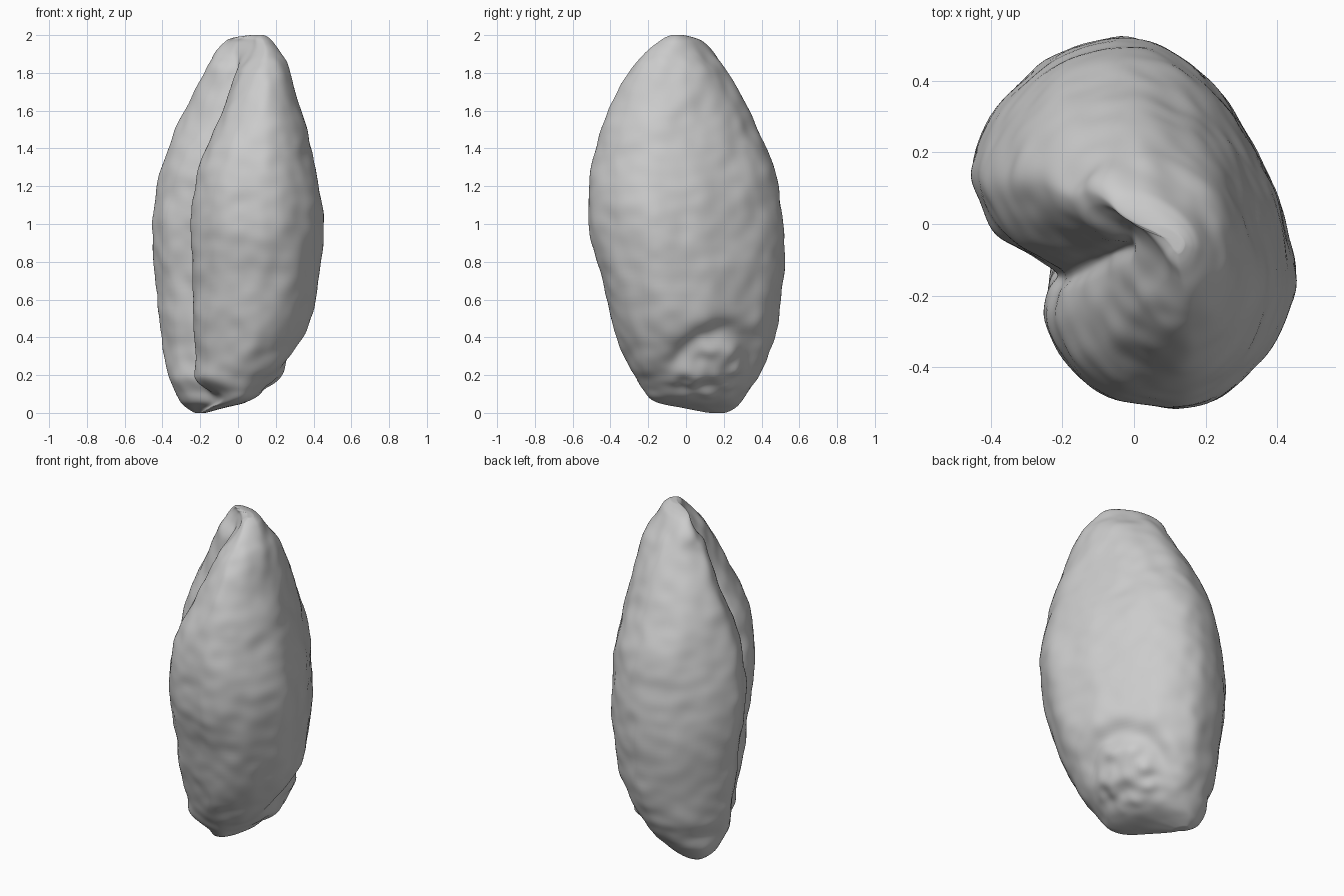
import bpy
import bmesh
import math
from mathutils import Vector, noise

AROUND, RINGS = 144, 170

# Cross-sections run counter-clockwise, starting in the crease
# Blunt foot, where the rear lobe reaches lowest
FOOT = [(-.15, 0), (-.12, -.04), (-.1, -.08), (-.08, -.12), (-.05, -.15), (-.02, -.16),
        (.01, -.15), (.03, -.12), (.045, -.07), (.05, 0), (.05, .06), (.03, .12),
        (0, .18), (-.04, .23), (-.09, .27), (-.15, .295), (-.22, .285), (-.28, .25),
        (-.31, .19), (-.3, .13), (-.26, .08), (-.2, .04)]

# Bean-shaped body
BODY = [(-.21, -.135), (-.237, -.185), (-.242, -.27), (-.19, -.39), (-.09, -.475),
        (.04, -.51), (.16, -.515), (.28, -.46), (.38, -.35), (.45, -.18),
        (.43, -.01), (.38, .14), (.29, .31), (.19, .43), (.07, .51), (-.06, .53),
        (-.24, .47), (-.37, .34), (-.45, .18), (-.43, .07), (-.37, -.03), (-.27, -.095)]

# Shoulder near the tip, with a narrower front lobe
SHOULDER = [(0, -.05), (-.005, -.1), (0, -.16), (.02, -.23), (.07, -.285),
            (.12, -.31), (.17, -.305), (.22, -.265), (.255, -.19), (.27, -.09),
            (.255, .01), (.22, .1), (.17, .165), (.11, .215), (.05, .24), (-.01, .24),
            (-.09, .21), (-.15, .155), (-.175, .1), (-.155, .045), (-.11, 0), (-.055, -.03)]

# Thin diagonal ridge at the tip
RIDGE = [(.02, -.01), (.05, -.04), (.08, -.08), (.1, -.115), (.12, -.135), (.135, -.145),
         (.15, -.14), (.165, -.125), (.178, -.1), (.185, -.07), (.18, -.04), (.165, -.01),
         (.14, .02), (.11, .045), (.07, .07), (.03, .085), (-.02, .09), (-.05, .08),
         (-.06, .06), (-.05, .04), (-.03, .025), (-.005, .005)]

# Height, then the x and y limits of the grain at that height
LEVELS = [(0, -.23, -.17, .12, .21), (.025, -.27, -.08, -.01, .26),
          (.06, -.31, .05, -.17, .295), (.12, -.342, .14, -.23, .34),
          (.21, -.368, .235, -.285, .395), (.35, -.395, .325, -.345, .455),
          (.55, -.425, .4, -.41, .495), (.8, -.45, .44, -.47, .52),
          (1, -.453, .45, -.515, .515), (1.2, -.422, .43, -.515, .49),
          (1.4, -.37, .387, -.48, .425), (1.6, -.285, .335, -.41, .335),
          (1.8, -.185, .275, -.31, .22), (1.9, -.125, .23, -.225, .155),
          (1.96, -.075, .19, -.15, .1), (1.985, -.03, .165, -.115, .05),
          (2, .06, .14, -.08, -.01)]


def spline(points, t, closed):
    """Catmull-Rom point at parameter t, counted in control points."""
    n = len(points)
    i = math.floor(t) if closed else min(math.floor(t), n - 2)
    f = t - i
    pick = [points[j % n] if closed else points[max(0, min(n - 1, j))]
            for j in range(i - 1, i + 3)]
    return [b + f / 2 * (c - a + f * (2 * a - 5 * b + 4 * c - d + f * (3 * (b - c) + d - a)))
            for a, b, c, d in zip(*pick)]


def ease(a, b, v):
    t = max(0, min(1, (v - a) / (b - a)))
    return t * t * (3 - 2 * t)


def unit(values):
    """Scale values to the range 0 to 1."""
    low, high = min(values), max(values)
    return [(v - low) / (high - low) for v in values]


def normalised(outline):
    """Even samples of an outline, fitted to the unit square."""
    ring = [spline(outline, k * len(outline) / AROUND, True) for k in range(AROUND)]
    return [Vector(p) for p in zip(*map(unit, zip(*ring)))]


foot, body, shoulder, ridge = map(normalised, (FOOT, BODY, SHOULDER, RIDGE))
# Each shape takes over from the one before between two heights
CHANGES = [(.05, .2, body), (1.2, 1.83, shoulder), (1.8, 1.96, ridge)]


def section(level):
    """One ring: the shape for this height, fitted to its limits."""
    z, x0, x1, y0, y1 = level
    ring = foot
    for start, end, shape in CHANGES:
        blend = ease(start, end, z)
        ring = [p.lerp(q, blend) for p, q in zip(ring, shape)]
    xs, ys = map(unit, zip(*ring))
    return [Vector((x0 + (x1 - x0) * x, y0 + (y1 - y0) * y, z)) for x, y in zip(xs, ys)]


def relief(p, normal):
    """Skin wrinkles plus the germ scar low on the back."""
    fade = ease(0, .15, p.z) * ease(2, 1.85, p.z)
    bump = .012 * noise.noise(Vector((p.x * 6, p.y * 6, p.z * 5)))
    bump += .007 * noise.noise(Vector((p.x * 12, p.y * 12, p.z * 13)))
    facing = ease(.1, .6, normal.dot(Vector((.85, .5, -.15)).normalized()))
    across = .87 * (p.y - .18) - .5 * (p.x - .24)
    r = math.hypot(across / .26, (p.z - .2) / .27)
    moat = math.exp(-((r - .85) / .22) ** 2) * ease(.1, .35, p.z)
    inside = ease(.9, .5, r) * ease(.02, .15, p.z)
    germ = -.035 * moat + inside * (.008 + .02 * noise.noise(p * 12))
    return bump * fade + germ * facing


cube = bpy.data.objects.get("Cube")
if cube:
    bpy.data.objects.remove(cube, do_unlink=True)

# Loft the grain from stacked rings, closed with a cap at each end
bm = bmesh.new()
rings = []
for i in range(RINGS + 1):
    level = spline(LEVELS, i * (len(LEVELS) - 1) / RINGS, False)
    rings.append([bm.verts.new(p) for p in section(level)])
for low, high in zip(rings, rings[1:]):
    for k in range(AROUND):
        n = (k + 1) % AROUND
        bm.faces.new((low[k], low[n], high[n], high[k]))
for ring, flip in ((rings[0], True), (rings[-1], False)):
    centre = bm.verts.new(sum((v.co for v in ring), Vector()) / AROUND)
    for k in range(AROUND):
        a, b = ring[k], ring[(k + 1) % AROUND]
        bm.faces.new((b, a, centre) if flip else (a, b, centre))

# Press the skin relief and germ scar into the surface
bm.normal_update()
moves = [(v, v.normal * relief(v.co, v.normal)) for v in bm.verts]
for v, move in moves:
    v.co += move
for _ in range(2):
    bmesh.ops.smooth_vert(bm, verts=bm.verts, factor=.5,
                          use_axis_x=True, use_axis_y=True, use_axis_z=True)

# Rest the grain on the ground
lowest = min(v.co.z for v in bm.verts)
for v in bm.verts:
    v.co.z -= lowest
for f in bm.faces:
    f.smooth = True

mesh = bpy.data.meshes.new("grain_kernel")
bm.to_mesh(mesh)
bm.free()
grain = bpy.data.objects.new("grain_kernel", mesh)
bpy.context.collection.objects.link(grain)

# Plain grey skin
grey = bpy.data.materials.new("light_grey")
grey.use_nodes = True
grey.diffuse_color = (.6, .6, .6, 1)
shader = grey.node_tree.nodes["Principled BSDF"]
shader.inputs["Base Color"].default_value = grey.diffuse_color
mesh.materials.append(grey)
